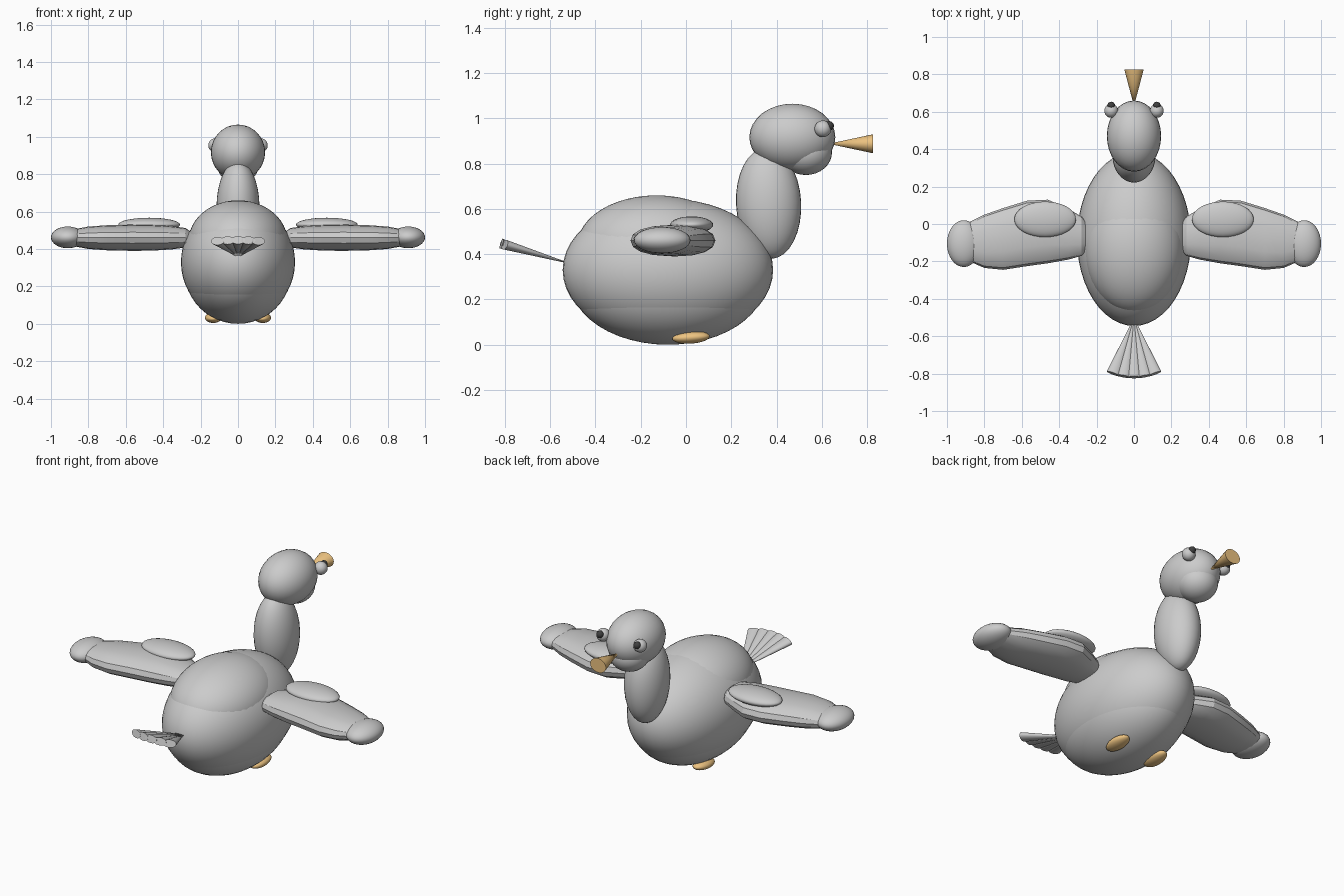
import bpy, math
from mathutils import Vector

if "Cube" in bpy.data.objects:
    bpy.data.objects.remove(bpy.data.objects["Cube"])


def material(name, color):
    m = bpy.data.materials.new(name)
    m.diffuse_color = (*color, 1)
    m.use_nodes = True
    m.node_tree.nodes["Principled BSDF"].inputs["Base Color"].default_value = m.diffuse_color
    return m


ORANGE = material("orange", (0.85, 0.55, 0.22))
PALE = material("pale", (0.64, 0.64, 0.62))
DARK = material("dark", (0.05, 0.05, 0.05))


def finish(ob, name, mat=None, angle=40):
    ob.name = name
    if mat:
        ob.data.materials.append(mat)
    bpy.ops.object.shade_smooth_by_angle(angle=math.radians(angle))
    return ob


def ellipsoid(name, loc, size, mat=None, tilt=0, seg=32):
    bpy.ops.mesh.primitive_uv_sphere_add(segments=seg, ring_count=seg // 2, radius=1,
                                         location=loc, rotation=(math.radians(tilt), 0, 0))
    ob = bpy.context.object
    ob.scale = size
    return finish(ob, name, mat)


def flared_cone(name, apex, direction, length, rx, rz, mat=None):
    # narrow end at apex, wide flat end outward
    d = Vector(direction).normalized()
    bpy.ops.mesh.primitive_cone_add(vertices=24, radius1=1, radius2=0, depth=1,
                                    location=Vector(apex) + d * length / 2)
    ob = bpy.context.object
    ob.rotation_mode = 'QUATERNION'
    ob.rotation_quaternion = (-d).to_track_quat('Z', 'Y')
    ob.scale = (rx, rz, length)
    return finish(ob, name, mat)


# Body
ellipsoid("body", (0, -0.08, 0.33), (0.305, 0.465, 0.315), seg=48)
ellipsoid("back_plumage", (0, -0.13, 0.44), (0.265, 0.35, 0.22), seg=48)
ellipsoid("belly", (0, -0.08, 0.28), (0.285, 0.432, 0.28), PALE, seg=48)

# Neck and head
ellipsoid("neck", (0, 0.365, 0.625), (0.115, 0.144, 0.246), tilt=3)
ellipsoid("head", (0, 0.47, 0.917), (0.145, 0.19, 0.148))
ellipsoid("chin", (0, 0.53, 0.85), (0.112, 0.115, 0.1), PALE)
flared_cone("beak", (0, 0.63, 0.888), (0, 1, 0), 0.197, 0.052, 0.042, ORANGE)

# Tail: a fan of flattened feathers rising backwards
for i in range(5):
    a = math.radians((i - 2) * 10)
    flared_cone("tail_feather", (0, -0.50, 0.355),
                (math.sin(a), -math.cos(a), 0.29 * math.cos(a)), 0.332, 0.038, 0.022)

# Wing cross-sections: x, rear y, front y, half thickness
SECTIONS = [(0.25, -0.14, 0.0, 0.03), (0.28, -0.17, 0.04, 0.052), (0.35, -0.19, 0.08, 0.062),
            (0.46, -0.21, 0.13, 0.069), (0.57, -0.225, 0.125, 0.07), (0.70, -0.245, 0.085, 0.067),
            (0.80, -0.235, 0.05, 0.06), (0.88, -0.20, 0.01, 0.045)]


def wing(side):
    n, verts, faces = 16, [], []
    for x, y0, y1, h in SECTIONS:
        for k in range(n):
            t = 2 * math.pi * k / n
            c, s = math.cos(t), math.sin(t)
            c = math.copysign(abs(c) ** 0.9, c)
            s = math.copysign(abs(s) ** 0.9, s)
            verts.append((side * x, (y0 + y1) / 2 + c * (y1 - y0) / 2, 0.46 + s * h))
    for r in range(len(SECTIONS) - 1):
        for k in range(n):
            j = (k + 1) % n
            faces.append((r * n + k, r * n + j, (r + 1) * n + j, (r + 1) * n + k))
    faces.append(tuple(range(n))[::-1])
    faces.append(tuple(range((len(SECTIONS) - 1) * n, len(SECTIONS) * n)))
    if side < 0:
        faces = [f[::-1] for f in faces]
    me = bpy.data.meshes.new("wing")
    me.from_pydata(verts, [], faces)
    ob = bpy.data.objects.new("wing", me)
    bpy.context.collection.objects.link(ob)
    bpy.ops.object.select_all(action='DESELECT')
    bpy.context.view_layer.objects.active = ob
    ob.select_set(True)
    finish(ob, "wing", angle=20)


# Paired parts
for s in (-1, 1):
    wing(s)
    ellipsoid("wing_tip", (s * 0.91, -0.105, 0.462), (0.09, 0.125, 0.058))
    ellipsoid("wing_covert", (s * 0.475, 0.025, 0.53), (0.165, 0.095, 0.037))
    ellipsoid("eye", (s * 0.122, 0.605, 0.954), (0.037, 0.037, 0.037), PALE, seg=24)
    ellipsoid("pupil", (s * 0.122, 0.633, 0.967), (0.021, 0.021, 0.021), DARK, seg=16)
    ellipsoid("foot", (s * 0.132, 0.022, 0.032), (0.045, 0.083, 0.027), ORANGE, tilt=4)
